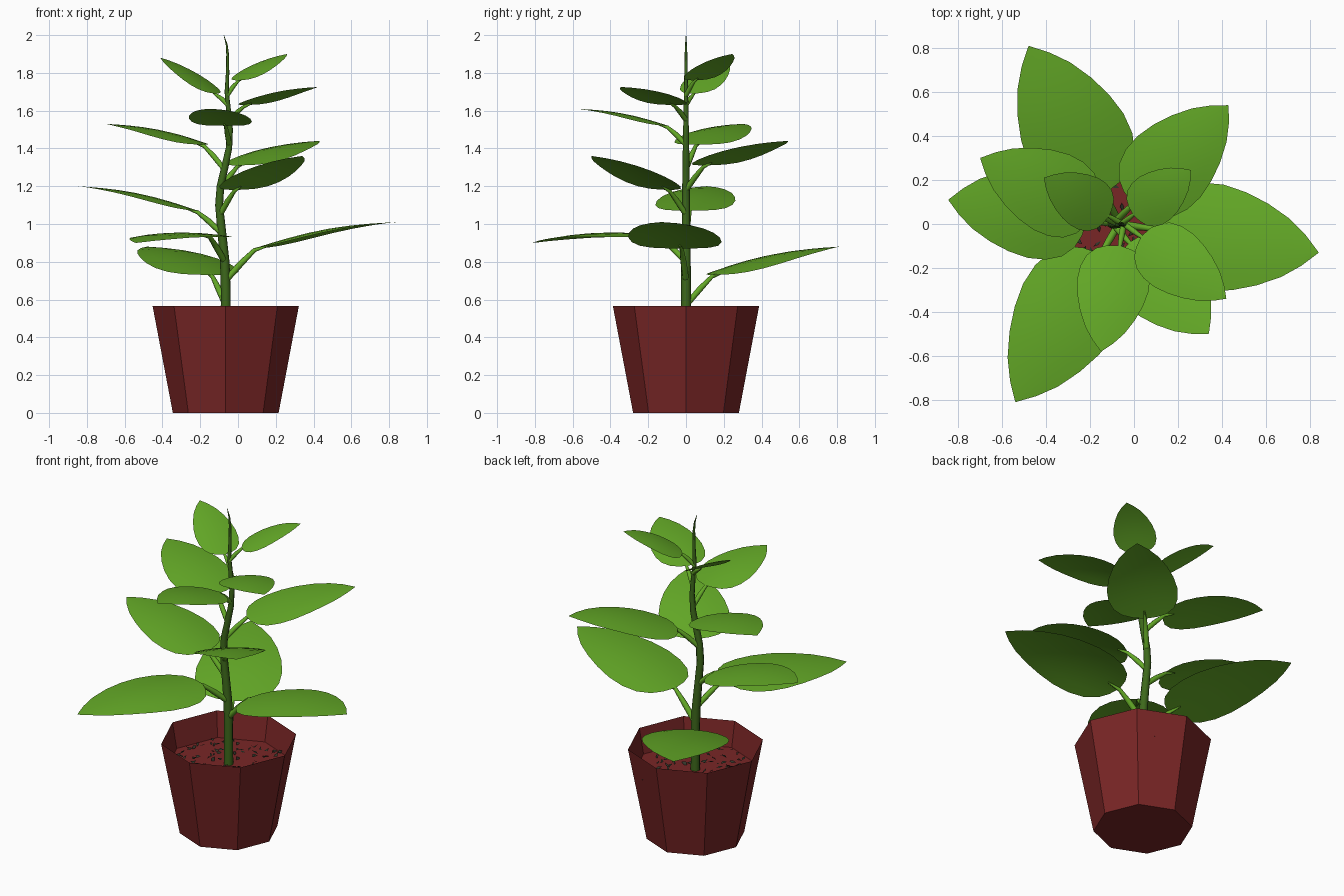
import bpy, bmesh, math, random
from mathutils import Vector

if "Cube" in bpy.data.objects:
    bpy.data.objects.remove(bpy.data.objects["Cube"])

random.seed(4)
CX = -0.065  # pot and stem axis


def material(name, rgb):
    m = bpy.data.materials.new(name)
    m.diffuse_color = (*rgb, 1)
    m.use_nodes = True
    m.node_tree.nodes["Principled BSDF"].inputs["Base Color"].default_value = m.diffuse_color
    return m


RED = material("pot red", (0.19, 0.019, 0.019))
LEAF = material("leaf green", (0.127, 0.40, 0.02))
STEM = material("stem green", (0.047, 0.14, 0.011))
SOIL = material("soil dark", (0.03, 0.035, 0.022))


def add_mesh(name, verts, faces, mat, smooth=False):
    me = bpy.data.meshes.new(name)
    me.from_pydata(verts, [], faces)
    me.materials.append(mat)
    for p in me.polygons:
        p.use_smooth = smooth
    ob = bpy.data.objects.new(name, me)
    bpy.context.collection.objects.link(ob)
    return ob


def tube(name, pts, radii, mat):
    """Tapered round tube through the points."""
    cu = bpy.data.curves.new(name, 'CURVE')
    cu.dimensions = '3D'
    cu.bevel_depth = 1.0
    cu.bevel_resolution = 2
    cu.use_fill_caps = True
    sp = cu.splines.new('POLY')
    sp.points.add(len(pts) - 1)
    for p, co, r in zip(sp.points, pts, radii):
        p.co = (*co, 1)
        p.radius = r
    tmp = bpy.data.objects.new(name + "_path", cu)
    bpy.context.collection.objects.link(tmp)
    bpy.context.view_layer.update()
    dg = bpy.context.evaluated_depsgraph_get()
    me = bpy.data.meshes.new_from_object(tmp.evaluated_get(dg))
    bpy.data.objects.remove(tmp)
    me.materials.clear()
    me.materials.append(mat)
    for p in me.polygons:
        p.use_smooth = True
    me.name = name
    ob = bpy.data.objects.new(name, me)
    bpy.context.collection.objects.link(ob)


# Pot: eight-sided thin-walled tub with a raised inner floor
def ring(r, z):
    return [(CX + r * math.cos(i * math.pi / 4), r * math.sin(i * math.pi / 4), z) for i in range(8)]


FLOOR = 0.41
verts = ring(0.28, 0) + ring(0.387, 0.565) + ring(0.28 + 0.107 * FLOOR / 0.565, FLOOR)
faces = [(i, (i + 1) % 8, 8 + (i + 1) % 8, 8 + i) for i in range(8)]
faces += [tuple(range(7, -1, -1)), tuple(range(16, 24))]
add_mesh("pot", verts, faces, RED)

# Soil crumbs scattered on the inner floor
verts, faces = [], []
for _ in range(110):
    r, a = 0.32 * math.sqrt(random.random()), random.uniform(0, math.tau)
    c = Vector((CX + r * math.cos(a), r * math.sin(a), FLOOR + 0.008))
    n, b = len(verts), random.uniform(0, math.tau)
    for k, s in enumerate((1.0, 0.45, 0.9, 0.4)):
        d = b + k * math.pi / 2
        verts.append(c + Vector((math.cos(d), math.sin(d), 0)) * 0.024 * s * random.uniform(0.6, 1.1)
                     + Vector((0, 0, random.uniform(-0.006, 0.012))))
    faces.append((n, n + 1, n + 2, n + 3))
add_mesh("soil_crumbs", verts, faces, SOIL)

# Stem: wavy in x, tapering to a point
STEM_PATH = [(0.40, -0.065, 0.027), (0.65, -0.065, 0.026), (0.8, -0.07, 0.025), (0.95, -0.085, 0.023),
             (1.1, -0.1, 0.021), (1.2, -0.093, 0.02), (1.3, -0.07, 0.019), (1.4, -0.048, 0.017),
             (1.5, -0.042, 0.015), (1.6, -0.05, 0.013), (1.7, -0.06, 0.011), (1.8, -0.055, 0.009),
             (1.9, -0.055, 0.007), (1.95, -0.06, 0.005), (2.0, -0.075, 0.001)]
tube("stem", [(x, 0, z) for z, x, r in STEM_PATH], [r for z, x, r in STEM_PATH], STEM)


def stem_x(z):
    for (z0, x0, _), (z1, x1, _) in zip(STEM_PATH, STEM_PATH[1:]):
        if z0 <= z <= z1:
            return x0 + (x1 - x0) * (z - z0) / (z1 - z0)


# Leaf outline: (position along blade, share of half width)
OUTLINE = [(0, 0.03), (0.02, 0.36), (0.06, 0.63), (0.14, 0.86), (0.25, 0.98), (0.38, 1), (0.52, 0.92),
           (0.66, 0.77), (0.8, 0.55), (0.91, 0.29), (1, 0.01)]
ACROSS = (-1, -0.67, -0.33, 0, 0.33, 0.67, 1)


def leaf(i, tip, z_stem, z_base, half):
    tip = Vector(tip)
    root = Vector((stem_x(z_stem), 0, z_stem))
    flat = Vector((tip.x - root.x, tip.y, 0))
    length = flat.length
    out = flat.normalized()
    side = Vector((-out.y, out.x, 0))
    start = 0.17

    def point(t, u=0.0, w=0.0):
        p = root + out * length * (start + (1 - start) * t) + side * u * w * half
        p.z = z_base + (tip.z - z_base) * t + 0.035 * length * math.sin(math.pi * t)
        p.z -= 0.1 * half * (u * w) ** 2
        return p

    n = len(ACROSS)
    verts = [point(t, u, w) for t, w in OUTLINE for u in ACROSS]
    faces = [(r * n + c, r * n + n + c, r * n + n + c + 1, r * n + c + 1)
             for r in range(len(OUTLINE) - 1) for c in range(n - 1)]
    add_mesh(f"leaf_{i}", verts, [f[::-1] for f in faces], LEAF, True)
    # Leaf stalk from the stem to the underside of the blade
    end = point(0.1) - Vector((0, 0, 0.008))
    mid = root.lerp(point(0), 0.55)
    tube(f"leaf_stalk_{i}", [root, mid, point(0) - Vector((0, 0, 0.008)), end],
         [0.016 * (0.5 + half * 2.2)] * 2 + [0.011 * (0.5 + half * 2.2), 0.004], LEAF)


# tip, height on stem, blade base height, half width
LEAVES = [((-0.48, 0.81, 0.88), 0.57, 0.73, 0.245),
          ((0.84, -0.13, 1.01), 0.70, 0.87, 0.245),
          ((-0.54, -0.81, 0.90), 0.80, 0.94, 0.24),
          ((-0.845, 0.11, 1.20), 0.95, 1.07, 0.21),
          ((0.34, -0.50, 1.36), 1.05, 1.18, 0.20),
          ((0.43, 0.54, 1.44), 1.18, 1.31, 0.20),
          ((-0.70, 0.30, 1.53), 1.29, 1.42, 0.19),
          ((-0.15, -0.58, 1.61), 1.42, 1.52, 0.165),
          ((0.42, -0.34, 1.725), 1.55, 1.63, 0.15),
          ((-0.41, 0.21, 1.88), 1.63, 1.69, 0.125),
          ((0.26, 0.245, 1.90), 1.68, 1.76, 0.12)]
for i, spec in enumerate(LEAVES, 1):
    leaf(i, *spec)
